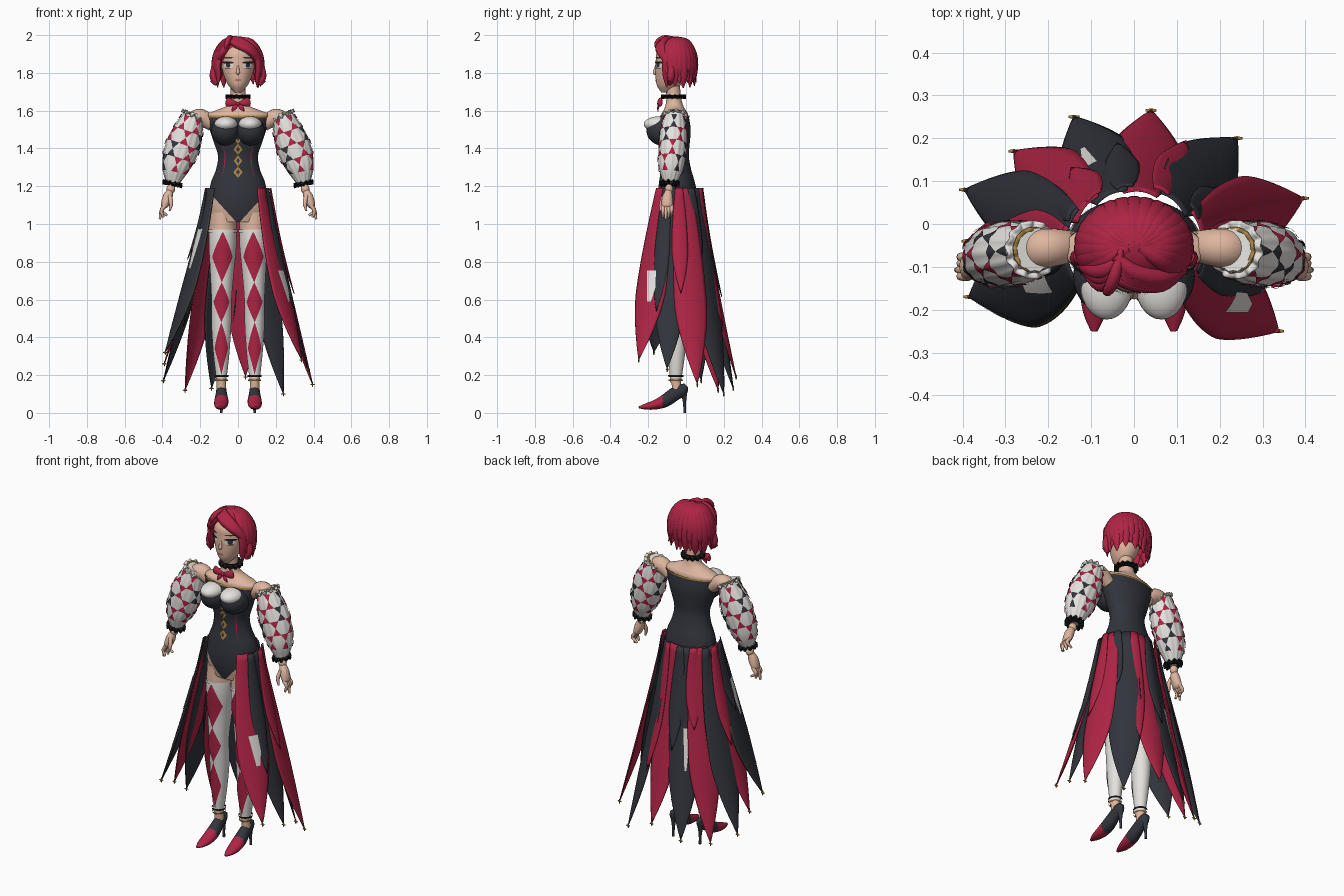
import bpy, bmesh, random
from math import sin, cos, pi, radians, atan2, sqrt
from mathutils import Vector, Matrix

random.seed(4)
if "Cube" in bpy.data.objects:
    bpy.data.objects.remove(bpy.data.objects["Cube"])


def material(name, r, g, b):
    m = bpy.data.materials.new(name)
    m.use_nodes = True
    m.diffuse_color = (r, g, b, 1)
    m.node_tree.nodes["Principled BSDF"].inputs["Base Color"].default_value = (r, g, b, 1)
    return m


RED = material("crimson", .43, .018, .06)
DARK = material("charcoal", .032, .035, .046)
WHITE = material("ivory", .78, .76, .73)
SKIN = material("skin", .74, .47, .35)
GOLD = material("gold", .42, .24, .06)
BLACK = material("black", .01, .01, .012)
ROSE = material("rose", .5, .2, .16)


# ---- helpers ----
def finish(name, bm, mats, rule=None, solid=0):
    bmesh.ops.remove_doubles(bm, verts=bm.verts, dist=1e-5)
    bmesh.ops.recalc_face_normals(bm, faces=bm.faces)
    for f in bm.faces:
        f.smooth = True
        f.material_index = rule(f.calc_center_median()) if rule else 0
    me = bpy.data.meshes.new(name)
    bm.to_mesh(me)
    bm.free()
    me.set_sharp_from_angle(angle=radians(50))
    for m in mats if isinstance(mats, list) else [mats]:
        me.materials.append(m)
    ob = bpy.data.objects.new(name, me)
    bpy.context.collection.objects.link(ob)
    if solid:
        mod = ob.modifiers.new("thickness", "SOLIDIFY")
        mod.thickness, mod.offset = solid, 0


def grid(fn, nu, nv, closed=False, caps=False):
    """Mesh of fn(u, v) with u in -1..1 and v in 0..1."""
    bm = bmesh.new()
    cols = nu if closed else nu + 1
    rows = [[bm.verts.new(fn(2 * i / nu - 1, j / nv)) for i in range(cols)] for j in range(nv + 1)]
    for a, b in zip(rows, rows[1:]):
        for i in range(nu):
            k = (i + 1) % cols
            bm.faces.new((a[i], a[k], b[k], b[i]))
    if caps:
        bm.faces.new(rows[0])
        bm.faces.new(rows[-1])
    return bm


def sweep(rings, s=1, axis=None, ref=(0, 1, 0), ridge=0):
    """Smooth swept surface through rings of (x, y, z, radius_a, radius_b)."""
    R = [Vector((s * r[0], *r[1:], *([r[3]] if len(r) == 4 else []))) for r in rings]
    n = len(R) - 1

    def at(t):
        i = min(max(int(t * n), 0), n - 1)
        f = t * n - i
        p1, p2 = R[i], R[i + 1]
        p0 = R[i - 1] if i else p1 * 2 - p2
        p3 = R[i + 2] if i + 2 <= n else p2 * 2 - p1
        return p1 + (p2 - p0) * (f / 2) + (p0 * 2 - p1 * 5 + p2 * 4 - p3) * (f * f / 2) \
            + (p1 * 3 - p0 - p2 * 3 + p3) * (f ** 3 / 2)

    def P(t, ang, off=0):
        c = at(t)
        T = Vector(axis) if axis else (Vector(at(min(t + .02, 1))[:3]) - Vector(at(max(t - .02, 0))[:3])).normalized()
        side = T.cross(Vector(ref)).normalized()
        off += ridge * cos(14 * ang)
        return Vector(c[:3]) + side * cos(ang) * (c[3] + off) + side.cross(T) * sin(ang) * (c[4] + off)
    P.z0, P.z1 = R[0][2], R[-1][2]
    return P


def tube(name, P, mats, seg=16, rows=12, rule=None):
    finish(name, grid(lambda u, v: P(v, pi * u), seg, rows, True, True), mats, rule)


def patch(name, P, za, zb, ang, w, mat, shape, off=.004, rows=10, cols=6):
    """Thin painted plate lying on a swept surface."""
    def fn(u, v):
        z = za + (zb - za) * v
        return P((P.z0 - z) / (P.z0 - P.z1), ang + u * w * shape(v), off)
    finish(name, grid(fn, cols, rows), mat)


def diamond(v): return 1 - abs(2 * v - 1)
def triangle(v): return v
def oval(v): return sqrt(max(0, 4 * v * (1 - v)))
def band(v): return 1


def ball(name, c, r, mat, seg=20, rings=12):
    bm = bmesh.new()
    bmesh.ops.create_uvsphere(bm, u_segments=seg, v_segments=rings, radius=1,
                              matrix=Matrix.Translation(c) @ Matrix.Diagonal((*r, 1)))
    finish(name, bm, mat)


def ruffle(name, c, axis, r, dr, h, n, mat):
    q = Vector((0, 0, 1)).rotation_difference(Vector(axis))

    def fn(u, v):
        a, k = pi * u, r + dr * v
        return Vector(c) + q @ Vector((k * cos(a), k * sin(a), h * v * sin(n * a)))
    finish(name, grid(fn, n * 8, 3, True), mat, solid=.004)


UP, FRONT = (0, 0, 1), -pi / 2

# ---- torso: leotard with a high leg line, bare shoulders and neck ----
body = sweep([(0, -.06, 1.57, .165, .075), (0, -.065, 1.5, .15, .09), (0, -.062, 1.43, .127, .082),
              (0, -.058, 1.36, .106, .073), (0, -.053, 1.29, .116, .08), (0, -.048, 1.22, .143, .095),
              (0, -.045, 1.15, .155, .105), (0, -.045, 1.08, .156, .102), (0, -.047, 1.01, .135, .085)], axis=UP)
bm = grid(lambda u, v: body(v, pi * u), 40, 40, True, True)
for k in (1.1, -1.1):
    bmesh.ops.bisect_plane(bm, geom=bm.verts[:] + bm.edges[:] + bm.faces[:], plane_co=(0, 0, 1), plane_no=(k, 0, 1))
finish("leotard", bm, [DARK, SKIN], lambda c: int(c.z < 1 + 1.1 * abs(c.x)))
tube("chest_and_neck", sweep([(0, -.06, 1.55, .16, .073), (0, -.06, 1.582, .163, .07), (0, -.06, 1.6, .12, .06),
                              (0, -.062, 1.63, .055, .046), (0, -.066, 1.68, .04, .038),
                              (0, -.072, 1.75, .04, .04)], axis=UP), SKIN, 32, 25)
patch("neckline_trim", body, 1.574, 1.565, 0, pi, GOLD, band, cols=40, rows=2)
for s in (1, -1):
    side = "left" if s > 0 else "right"
    ball(side + "_bust", (s * .066, -.122, 1.493), (.076, .087, .078), DARK, 28, 18)
    ball(side + "_bust_cup", (s * .064, -.142, 1.528), (.061, .081, .042), WHITE, 28, 18)
    patch(side + "_cup_stripe", body, 1.56, 1.47, FRONT + s * .85, .06, RED, diamond)
    patch(side + "_bodice_seam", body, 1.45, 1.24, FRONT + s * .68, .04, RED, diamond)
for i, z in enumerate((1.455, 1.395, 1.335, 1.275)):
    patch("lacing_clasp", body, z + .03, z - .03, FRONT, .2, GOLD, diamond, .006)
    patch("clasp_centre", body, z + .014, z - .014, FRONT, .08, DARK, diamond, .009)

# ---- collar and bow ----
tube("choker", sweep([(0, -.066, 1.664, .043), (0, -.067, 1.684, .043)], axis=UP), BLACK, 24, 2)
for z in (1.669, 1.679):
    ruffle("collar_ruffle", (0, -.066, z), UP, .04, .026, .005, 14, BLACK)
for s in (1, -1):
    tube("bow_loop", sweep([(0, -.135, 1.635, .008, .008), (.03, -.14, 1.641, .018, .012),
                            (.055, -.135, 1.646, .024, .012), (.064, -.13, 1.648, .012, .005)], s), RED)
    tube("bow_tail", sweep([(0, -.14, 1.635, .006, .005), (.02, -.148, 1.615, .012, .005),
                            (.032, -.148, 1.597, .002, .002)], s), RED)
ball("bow_knot", (0, -.142, 1.636), (.011, .011, .011), RED)

# ---- head and face ----
head = sweep([(0, -.11, 1.695, .016, .02), (0, -.093, 1.73, .048, .06), (0, -.084, 1.765, .067, .076),
              (0, -.079, 1.8, .079, .083), (0, -.075, 1.835, .086, .087), (0, -.07, 1.87, .088, .09),
              (0, -.066, 1.905, .084, .09), (0, -.06, 1.94, .066, .07), (0, -.06, 1.975, .02, .02)], axis=UP)
tube("head", head, SKIN, 36, 32)
tube("nose", sweep([(0, -.155, 1.85, .004), (0, -.163, 1.82, .007), (0, -.166, 1.802, .01),
                    (0, -.158, 1.794, .006)]), SKIN)
patch("lips", head, 1.768, 1.755, FRONT, .26, ROSE, oval)
for s in (1, -1):
    a = FRONT + s * .62
    patch("eye_white", head, 1.852, 1.825, a, .34, WHITE, oval, .003)
    patch("iris", head, 1.854, 1.827, a, .16, DARK, oval, .005)
    patch("lash_line", head, 1.861, 1.848, a + s * .03, .4, BLACK, oval, .006)
    patch("lower_lash", head, 1.827, 1.822, a + s * .05, .22, BLACK, oval)
    patch("eyebrow", head, 1.884, 1.876, a, .36, DARK, oval)

# ---- hair: cap, ring of locks and a swept fringe ----
ball("hair_cap", (0, -.045, 1.888), (.117, .098, .104), RED, 32, 20)
for i in range(19):
    th = radians(-30 + 240 * i / 18)
    j = random.uniform(-.012, .012) + (.018 if i % 2 else -.008)
    path = [(.1, 1.985, .012), (.6, 1.965, .022), (.93, 1.9, .027), (1.0, 1.83, .026),
            (.95, 1.785 + j, .021), (1.0 + 4 * j, 1.738 + j, .003)]
    tube("hair_lock", sweep([(.125 * k * cos(th), -.053 + .103 * k * sin(th), z, r, r * .6) for k, z, r in path],
                            ref=(cos(th), sin(th), .01)), RED, 10, 16)
for i in range(5):
    d = .013 * i
    tube("fringe_sweep", sweep([(-.045, -.075 - d, 1.985 - d / 4, .012), (0, -.112 - d / 2, 1.972 - d / 2, .02),
                                (.06, -.125 - d / 4, 1.935 - d / 3, .022), (.104, -.108, 1.88 - d / 4, .018),
                                (.125, -.095, 1.8 - d / 2, .004)]), RED, 10, 16)
for i in range(3):
    d = .015 * i
    tube("fringe_short", sweep([(-.04, -.09 - d, 1.985 - d / 4, .012), (-.075, -.11 - d, 1.95 - d, .02),
                                (-.11, -.1, 1.88 - d / 2, .018), (-.125, -.09, 1.8, .004)]), RED, 10, 14)
tube("forelock", sweep([(-.03, -.06, 1.985, .008), (-.045, -.12, 1.985, .014), (-.06, -.155, 1.955, .013),
                        (-.07, -.155, 1.92, .003)]), RED, 10, 14)
for s in (1, -1):
    tube("hair_flick", sweep([(.122, -.075, 1.83, .02), (.13, -.08, 1.78, .02), (.116, -.085, 1.745, .014),
                              (.146, -.09, 1.758, .003)], s), RED, 10, 14)

# ---- arms: shoulder, puffed sleeve with card shapes, hand ----
for s in (1, -1):
    side = "left" if s > 0 else "right"
    tube(side + "_shoulder", sweep([(.135, -.052, 1.525, .035), (.19, -.055, 1.562, .045), (.225, -.058, 1.552, .047),
                                    (.25, -.06, 1.5, .042)], s), SKIN, 20, 14)
    sleeve = sweep([(.232, -.06, 1.585, .05), (.257, -.065, 1.511, .072, .067), (.283, -.068, 1.437, .088, .073),
                    (.31, -.073, 1.363, .085, .072), (.333, -.079, 1.289, .068, .063), (.347, -.085, 1.215, .034)],
                   s, ridge=.002)
    tube(side + "_sleeve", sleeve, WHITE, 56, 20)
    for row in range(4):
        z = 1.525 - .072 * row
        for k in range(6):
            a, c = 2 * pi * (k + row % 2 / 2) / 6, RED if (k + row) % 3 else DARK
            patch("sleeve_wedge_down", sleeve, z + .037, z, a, .27, c, lambda v: 1 - v, .005, 4)
            patch("sleeve_wedge_up", sleeve, z, z - .037, a, .27, c, triangle, .005, 4)
    ruffle(side + "_shoulder_frill", (s * .238, -.06, 1.572), (s * .5, 0, -1), .044, .024, .009, 12, WHITE)
    ruffle(side + "_shoulder_trim", (s * .234, -.06, 1.58), (s * .5, 0, -1), .044, .009, .003, 12, GOLD)
    for z in (1.219, 1.208):
        ruffle(side + "_cuff_frill", (s * .347, -.086, z), (s * .2, 0, -1), .024, .029, .007, 11, BLACK)
    ball(side + "_wrist", (s * .356, -.09, 1.185), (.023, .022, .026), SKIN)
    tube(side + "_palm", sweep([(.36, -.092, 1.175, .018), (.373, -.098, 1.14, .026, .028),
                                (.388, -.1, 1.1, .021, .03), (.393, -.1, 1.085, .01, .02)], s), SKIN)
    for f in range(4):
        y, drop = -.122 + .015 * f, .01 * abs(f - 1)
        tube(side + "_finger", sweep([(.385, y, 1.1, .011), (.405, y, 1.07, .01),
                                      (.414 - 2 * drop, y, 1.025 + drop, .006)], s), SKIN, 8, 8)
    tube(side + "_thumb", sweep([(.362, -.115, 1.15, .012), (.354, -.131, 1.11, .011), (.362, -.136, 1.07, .005)], s),
         SKIN, 8, 8)

    # ---- legs: stockings with a chain of diamonds, heeled shoes ----
    leg = sweep([(.08, -.045, 1.06, .07, .083), (.081, -.05, .91, .074, .082), (.084, -.05, .76, .064, .07),
                 (.087, -.055, .61, .054, .058), (.088, -.047, .46, .052, .056), (.088, -.05, .31, .042, .045),
                 (.088, -.055, .16, .025, .028)], s, axis=UP)
    tube(side + "_leg", leg, [WHITE, SKIN], 32, 36, lambda c: int(c.z > .96 or c.z < .185))
    for top, low in ((.96, .69), (.69, .48), (.48, .2)):
        patch(side + "_stocking_diamond", leg, top, low, FRONT, .85, RED, diamond, .003, 20)
    patch(side + "_stocking_hem", leg, .97, .955, 0, pi, WHITE, band, .005, 2, 32)
    patch(side + "_ankle_band", leg, .2, .19, 0, pi, BLACK, band, .008, 2, 32)
    patch(side + "_anklet", leg, .177, .169, 0, pi, GOLD, band, .008, 2, 32)
    tube(side + "_ankle", sweep([(.088, -.055, .19, .024), (.088, -.05, .14, .025), (.088, -.05, .1, .025)], s), SKIN)
    tube(side + "_shoe", sweep([(.088, .002, .145, .014, .016), (.088, -.02, .125, .035, .026),
                                (.088, -.06, .1, .036, .03), (.088, -.11, .065, .034, .037),
                                (.09, -.16, .044, .026, .036), (.092, -.21, .034, .017, .026),
                                (.093, -.25, .029, .005, .008)], s, ref=(1, 0, 0)),
         [DARK, RED], 20, 30, lambda c: int(c.y < -.125))
    tube(side + "_heel", sweep([(.088, -.012, .12, .02), (.088, -.008, .06, .009), (.088, -.006, 0, .007)], s), DARK)


# ---- skirt: pointed panels hanging from the hips, open at the front ----
def rim(x, y):
    a = atan2((y + .05) / .13, x / .165)
    return Vector((.163 * cos(a), -.05 + .128 * sin(a), 1.19))


def panel(tip, width, lift=0.0, root=None):
    T = Vector(tip)
    B = root or rim(T.x, T.y)
    d = Vector((T.x - B.x, T.y - B.y, 0)).normalized()
    w = Vector((-d.y, d.x, 0))

    def P(u, v, off=0):
        half = .45 + .55 * sin(v / .6 * pi / 2) if v < .6 else 1 - ((v - .6) / .4) ** 1.6
        half *= width
        out = -.008 * sin(pi * v) - .25 * half * u * u + off + lift
        return B.lerp(T, v) + w * half * u + d * out
    return P


tips = [(-.385, -.17, .32), (-.39, -.04, .26), (-.395, .08, .17), (-.28, .17, .12), (-.14, .25, .13),
        (.04, .265, .19), (.24, .2, .1), (.395, .06, .15), (.37, -.1, .23), (.337, -.25, .28)]
widths = {0: .115, 9: .09}
# start along the panel, length and half-width of the pale patches
patches = {0: (.25, .24, .4), 2: (.22, .14, .3), 4: (.42, .22, .22), 9: (.48, .18, .45)}
for i, tip in enumerate(tips):
    color = RED if i % 2 else DARK
    P = panel(tip, widths.get(i, .088))
    finish("skirt_panel", grid(P, 10, 24), color, solid=.005)
    ball("tip_charm_bar", tip, (.015, .005, .004), GOLD, 6, 4)
    ball("tip_charm_drop", tip, (.004, .005, .015), GOLD, 6, 4)
    if i in patches:
        v0, length, w = patches[i]
        finish("skirt_patch", grid(lambda u, v: P(u * w * (1 - .7 * v) + .15, v0 + length * v, .006), 6, 6), WHITE)
    if i == 0:
        for e in (.98, -.98):
            finish("panel_trim", grid(lambda u, v: P(e + .015 * u, v, .005), 2, 24), GOLD)
    # short contrasting flame overlapping the next panel
    if i < 9:
        mid = (Vector(tip) + Vector(tips[i + 1])) / 2
        root = rim(mid.x, mid.y)
        finish("skirt_flame", grid(panel(root.lerp(mid, .42 + .14 * (i % 3)), .042, .012, root), 8, 16), color, solid=.004)
